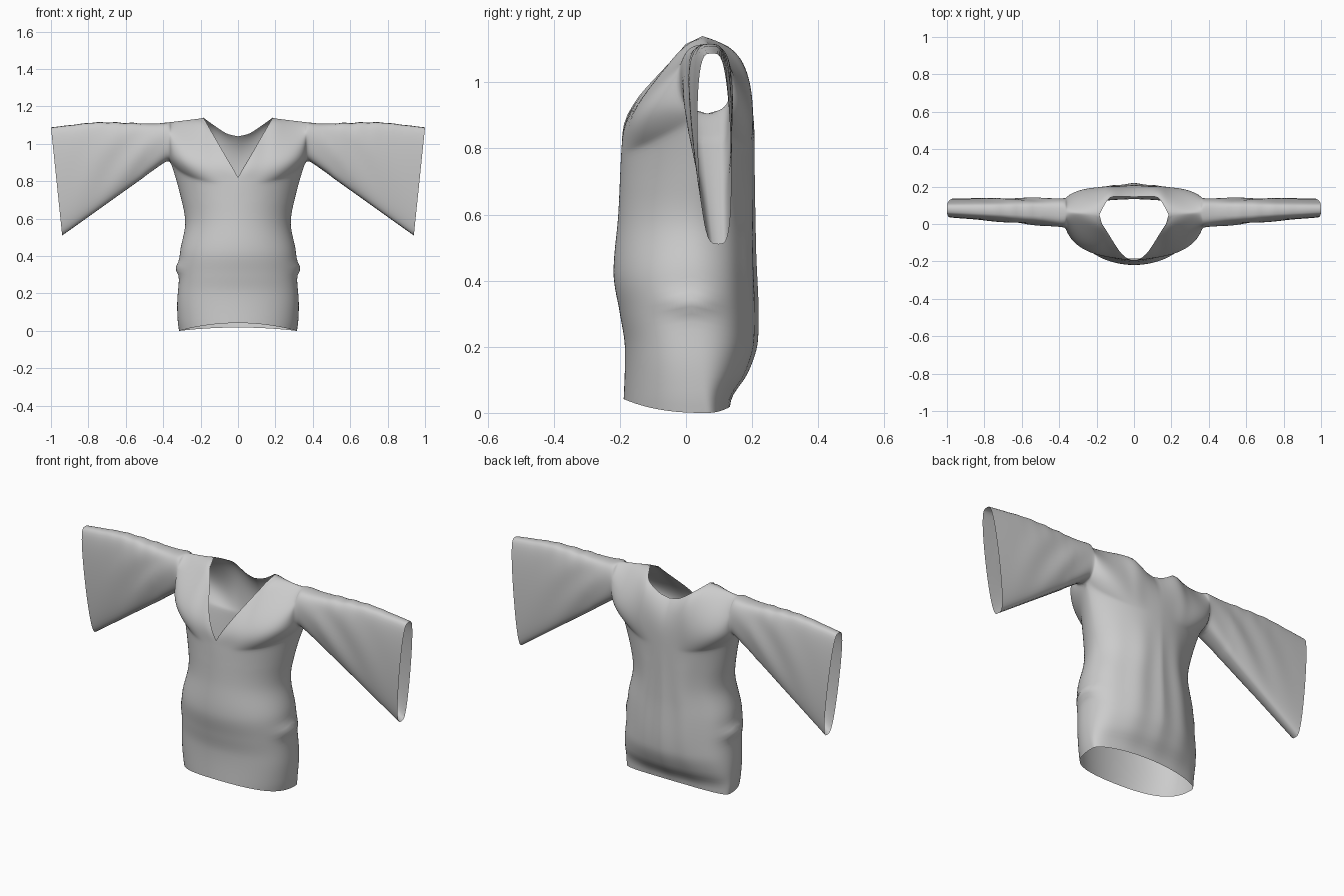
import bpy, bmesh, math
from math import sin, cos, pi, exp

if "Cube" in bpy.data.objects:
    bpy.data.objects.remove(bpy.data.objects["Cube"])


def lerp(a, b, t):
    return a + (b - a) * t


def smooth(t):
    t = min(max(t, 0), 1)
    return t * t * (3 - 2 * t)


def curve(pts):
    """Smooth interpolation through a few (position, value) points."""
    def f(q):
        q = min(max(q, pts[0][0]), pts[-1][0])
        i = next(k for k in range(len(pts) - 1) if q <= pts[k + 1][0])

        def slope(k):
            a, b = pts[max(k - 1, 0)], pts[min(k + 1, len(pts) - 1)]
            return (b[1] - a[1]) / (b[0] - a[0])
        (x0, y0), (x1, y1) = pts[i], pts[i + 1]
        h = x1 - x0
        t = (q - x0) / h
        return ((2*t**3 - 3*t*t + 1) * y0 + (t**3 - 2*t*t + t) * h * slope(i)
                + (3*t*t - 2*t**3) * y1 + (t**3 - t*t) * h * slope(i + 1))
    return f


# Body profiles by height, shoulder profiles by x
width = curve([(0, .315), (.05, .322), (.15, .325), (.27, .316), (.42, .31),
               (.58, .282), (.75, .315), (.92, .365)])
front_y = curve([(0, -.19), (.2, -.185), (.3, -.2), (.42, -.219), (.6, -.205), (.8, -.195),
                 (.88, -.186), (.94, -.155), (1, -.11), (1.08, -.05), (1.125, -.01), (1.14, .05)])
back_y = curve([(0, .13), (.05, .14), (.12, .185), (.22, .215), (.5, .21), (.95, .206)])
side_y = curve([(0, .06), (.25, .02), (.5, .02), (.75, .045), (.92, .068)])
shoulder_z = curve([(.185, 1.14), (.3, 1.125), (.45, 1.11), (.75, 1.115), (.9, 1.1), (1, 1.088)])
shoulder_y = curve([(.185, .05), (.4, .065), (1, .08)])
back_neck_z = curve([(0, 1.04), (.06, 1.055), (.13, 1.1), (.185, 1.14)])
back_neck_y = curve([(0, .145), (.1, .147), (.14, .13), (.185, .05)])
NECK, ARM = .185, .365
LOW, UP = 40, 24      # rows below and above the armhole level


def torso_column(u, side):
    """Points from hem up to the neckline or shoulder ridge; side -1 front, 1 back."""
    s, c = sin(u * pi / 2), max(0, cos(u * pi / 2))
    zs = .78 + .14 * u * u
    prof = front_y if side < 0 else back_y
    hem = (.042 if side < 0 else .018) * c * c
    pts = []
    for k in range(LOW + 1):
        z = lerp(hem, zs, k / LOW)
        y = lerp(side_y(z), prof(z), c ** lerp(.82, 1.15, smooth((z - .2) / .6)))
        if side > 0:   # hanging folds on the back
            y += .004 * cos(13 * s + 2 * z) * c * sin(pi * min(1, z / .8))
        bump = .02 * exp(-((z - .335) / .03) ** 2) * s ** 16
        pts.append((width(z) * s + bump, y, z))
    ys, x = pts[-1][1], ARM * s
    inside = x < NECK - 1e-6
    m = smooth((x - .08) / .25)       # blend from chest to sleeve
    if not inside:
        zt, yt = shoulder_z(x), shoulder_y(x)
    elif side < 0:
        zt, yt = .82 + .32 * x / NECK, .05
    else:
        zt, yt = back_neck_z(x), back_neck_y(x)
    for j in range(1, UP + 1):
        t = j / UP
        g = lerp(t, (1 - cos(pi * t)) / 2, smooth(x / NECK))
        z = lerp(zs, zt, g)
        if side < 0:
            h = z if inside else lerp(zs, 1.14, g)
            shape = (front_y(h) - .05) / (front_y(zs) - .05)
        else:
            shape = (1 - min(1, g) ** 3.5) ** lerp(1, .45, min(1, x / NECK))
        chest = yt + (prof(zs) - yt) * shape
        tt = math.acos(max(-1, min(1, 1 - 2 * g)))
        arm = lerp(.068, yt, g) + side * (.085 if side < 0 else .072) \
            * max(0, sin(tt)) ** lerp(1.6, .55, u ** 6)
        fix = ys - lerp(prof(zs), .068, m)  # keep joined to the body below
        y = lerp(chest, arm, m) + fix * (1 - smooth(g))
        if j == UP and not inside:
            y = yt
        pts.append((width(z) * s, y, z))
    return pts


def sleeve_column(v, side):
    """Half ring of the flared sleeve, from lower edge to upper ridge."""
    xt, xb = lerp(ARM, 1, v), lerp(ARM, .94, v)
    zb, zt = lerp(.92, .51, v), shoulder_z(xt)
    yb, yt = lerp(.068, .098, v), shoulder_y(xt)
    bulge = lerp(.085, .053, v) if side < 0 else lerp(.072, .047, v)
    pts = []
    for j in range(UP + 1):
        t = j / UP
        g = (1 - cos(pi * t)) / 2
        # soft diagonal folds fading toward the cuff
        fold = .007 * sin(pi * t) ** 2 * sin(14 * v + 9 * g) * sin(pi * v) * (1 - v)
        y = lerp(yb, yt, g) + side * (bulge * max(0, sin(pi * t)) ** .55 + fold)
        z = lerp(zb, zt, g) + .004 * sin(45 * v) * sin(pi * v) * (1 - v) * g
        pts.append((lerp(xb, xt, g), y, z))
    return pts


def add_grid(bm, columns):
    rows = [[bm.verts.new(p) for p in col] for col in columns]
    for a, b in zip(rows, rows[1:]):
        for k in range(len(a) - 1):
            bm.faces.new((a[k], b[k], b[k + 1], a[k + 1]))


# Column spacing puts one column exactly at the neck corner
un = math.asin(NECK / ARM) * 2 / pi
us = [un * i / 12 for i in range(12)] + [lerp(un, 1, i / 20) for i in range(21)]

bm = bmesh.new()
for side in (-1, 1):
    add_grid(bm, [torso_column(u, side) for u in us])
    add_grid(bm, [sleeve_column(i / 36, side) for i in range(37)])
bmesh.ops.remove_doubles(bm, verts=bm.verts, dist=2e-4)
# Relax the armhole and shoulder seams, leaving open edges alone
for _ in range(6):
    soft = [v for v in bm.verts if not v.is_boundary and v.co.x > .02
            and v.co.x < .5 and v.co.z > .7]
    bmesh.ops.smooth_vert(bm, verts=soft, factor=.5, use_axis_x=True, use_axis_y=True, use_axis_z=True)
# Mirror to the other half and weld along the centre
half = bm.verts[:] + bm.edges[:] + bm.faces[:]
bmesh.ops.mirror(bm, geom=half, axis='X', merge_dist=1e-4)
bmesh.ops.remove_doubles(bm, verts=bm.verts, dist=1e-4)
bmesh.ops.recalc_face_normals(bm, faces=bm.faces)

mesh = bpy.data.meshes.new("tunic")
bm.to_mesh(mesh)
bm.free()
tunic = bpy.data.objects.new("tunic", mesh)
bpy.context.collection.objects.link(tunic)
for p in mesh.polygons:
    p.use_smooth = True
